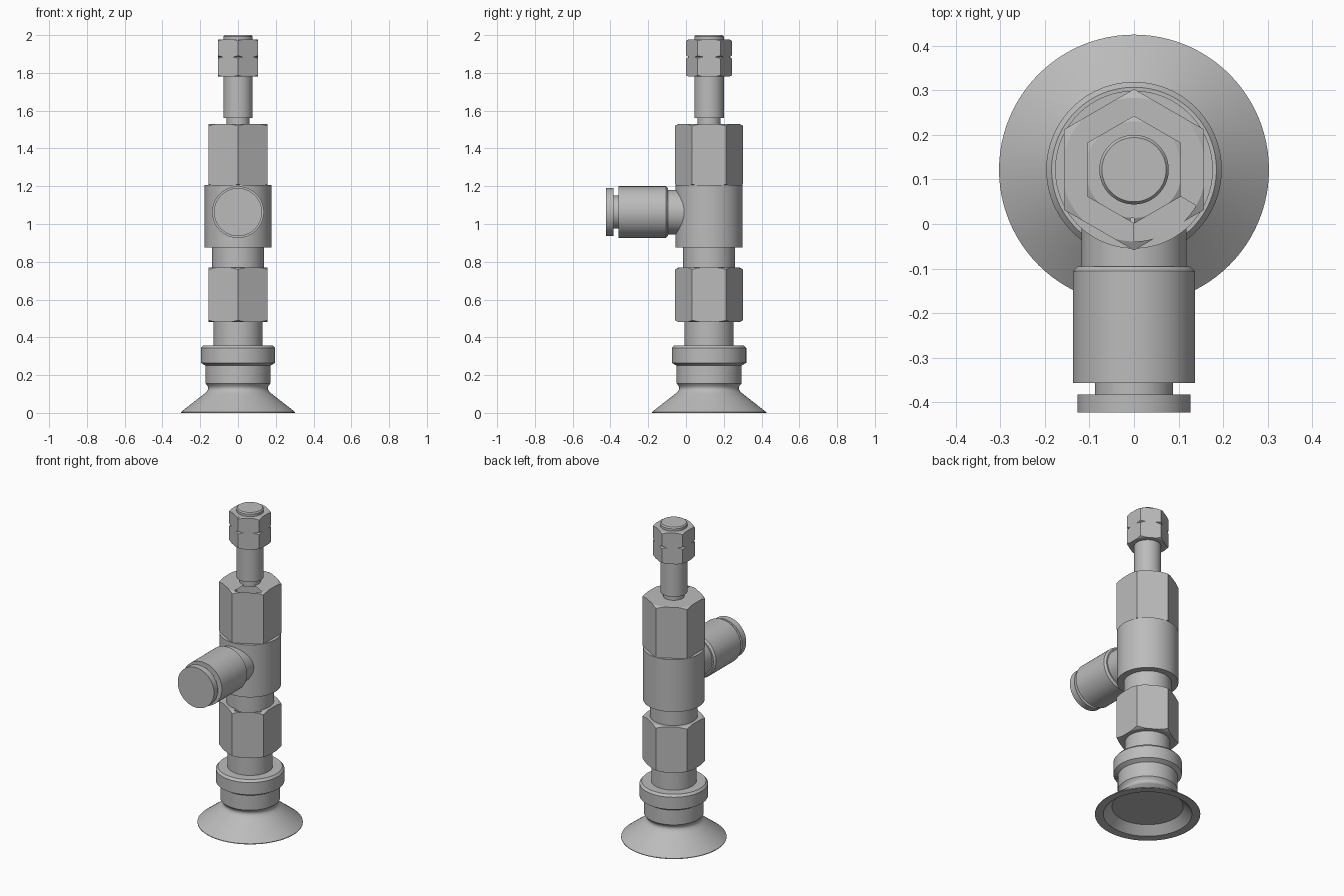
import bpy, bmesh, math
from mathutils import Matrix, Vector

cube = bpy.data.objects.get("Cube")
if cube:
    bpy.data.objects.remove(cube, do_unlink=True)

AXIS_Y = 0.122      # vertical axis of the stack
PORT_Z = 1.063      # height of the side port
STACK = Matrix.Translation((0, AXIS_Y, 0))
PORT = Matrix.Translation((0, 0, PORT_Z)) @ Matrix.Rotation(math.pi / 2, 4, "X")

grey = bpy.data.materials.new("satin grey")
grey.use_nodes = True
grey.diffuse_color = (0.5, 0.5, 0.5, 1)
grey.node_tree.nodes["Principled BSDF"].inputs["Base Color"].default_value = (0.5, 0.5, 0.5, 1)


def select(ob):
    bpy.ops.object.select_all(action="DESELECT")
    ob.select_set(True)
    bpy.context.view_layer.objects.active = ob


def lathe(name, profile, matrix=STACK, sides=96, turn=0.0):
    """Revolve (radius, height) points; the ends close on the axis."""
    bm = bmesh.new()
    rings = []
    for r, h in profile:
        if r == 0:
            rings.append([bm.verts.new((0, 0, h))])
        else:
            rings.append([bm.verts.new((r * math.cos(turn + math.tau * i / sides),
                                        r * math.sin(turn + math.tau * i / sides), h))
                          for i in range(sides)])
    for a, b in zip(rings, rings[1:]):
        for i in range(sides):
            j = (i + 1) % sides
            if len(a) == 1:
                bm.faces.new((a[0], b[j], b[i]))
            elif len(b) == 1:
                bm.faces.new((a[i], a[j], b[0]))
            else:
                bm.faces.new((a[i], a[j], b[j], b[i]))
    bmesh.ops.recalc_face_normals(bm, faces=bm.faces)
    bm.transform(matrix)
    mesh = bpy.data.meshes.new(name)
    bm.to_mesh(mesh)
    bm.free()
    mesh.materials.append(grey)
    ob = bpy.data.objects.new(name, mesh)
    bpy.context.collection.objects.link(ob)
    select(ob)
    bpy.ops.object.shade_smooth_by_angle(angle=math.radians(25))
    return ob


def solid(name, *points, matrix=STACK):
    """Closed turned part: capped at both ends."""
    return lathe(name, [(0, points[0][1]), *points, (0, points[-1][1])], matrix)


def hex_nut(name, radius, bottom, top, chamfer):
    """Hexagon with conical corner chamfers, corners pointing front and back."""
    nut = lathe(name, [(0, bottom), (radius, bottom), (radius, top), (0, top)],
                sides=6, turn=math.pi / 2)
    inner = radius * 0.88
    barrel = solid("chamfer_cutter", (inner, bottom - 0.001), (radius * 1.01, bottom + chamfer),
                   (radius * 1.01, top - chamfer), (inner, top + 0.001))
    select(nut)
    mod = nut.modifiers.new("corner chamfer", "BOOLEAN")
    mod.operation = "INTERSECT"
    mod.solver = "EXACT"
    mod.object = barrel
    bpy.ops.object.modifier_apply(modifier=mod.name)
    bpy.data.objects.remove(barrel, do_unlink=True)
    bpy.ops.object.shade_smooth_by_angle(angle=math.radians(20))
    return nut


# Suction cup: hollow skirt, pinched neck and collar
neck = [(0.18 - 0.018 * math.sin(t * math.pi / 8), 0.1 + 0.056 * t / 8) for t in range(9)]
neck = [(r - 0.008 * t / 8, z) for t, (r, z) in enumerate(neck)]
lathe("suction_cup", [(0, 0.05), (0.205, 0.05), (0.255, 0.002), (0.303, 0), (0.303, 0.004)]
      + neck + [(0.172, 0.255), (0, 0.255)])
solid("cup_flange", (0.172, 0.25), (0.197, 0.265), (0.197, 0.343), (0.185, 0.357))

# Lower stem, connector nut and neck
solid("lower_stem", (0.13, 0.35), (0.13, 0.49))
hex_nut("connector_nut", 0.181, 0.48, 0.77, 0.012)
solid("connector_neck", (0.137, 0.76), (0.137, 0.885))

# Main body and its upper hexagon
solid("body", (0.177, 0.875), (0.177, 1.207))
hex_nut("upper_hexagon", 0.181, 1.2, 1.53, 0.012)

# Spindle with a pair of lock nuts
solid("spindle", (0.061, 1.52), (0.061, 1.56), (0.078, 1.56), (0.078, 1.992), (0.072, 2.0))
hex_nut("lock_nut_lower", 0.121, 1.78, 1.884, 0.008)
hex_nut("lock_nut_upper", 0.121, 1.884, 1.977, 0.008)

# Side port: heights run along the port toward the front
solid("port_neck", (0.118, -0.08), (0.118, 0.1), matrix=PORT)
solid("port_sleeve", (0.126, 0.095), (0.137, 0.106), (0.137, 0.357), matrix=PORT)
solid("port_groove", (0.088, 0.35), (0.088, 0.39), matrix=PORT)
solid("port_release_ring", (0.127, 0.383), (0.127, 0.423), matrix=PORT)
